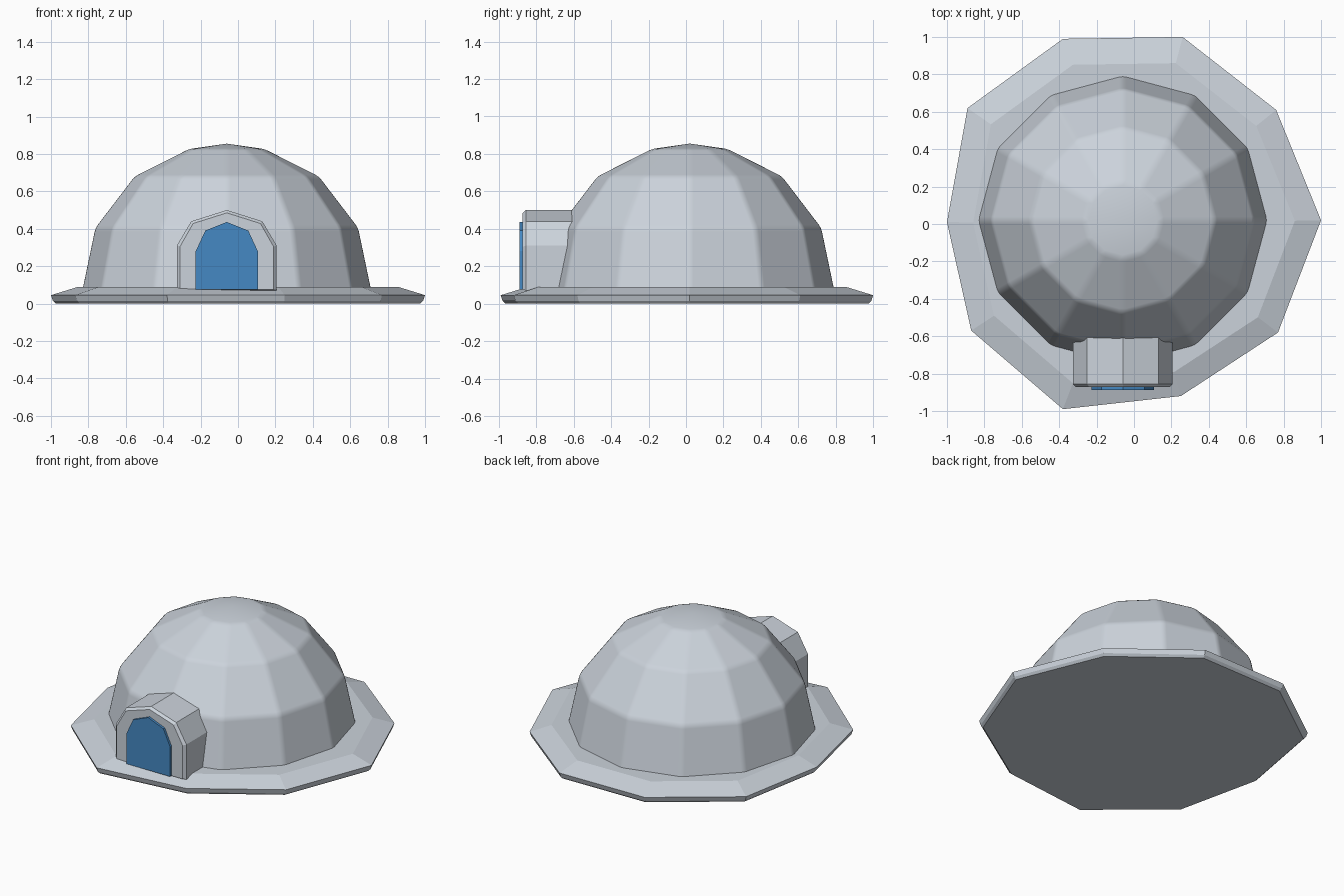
import bpy, bmesh, math

cube = bpy.data.objects.get("Cube")
if cube:
    bpy.data.objects.remove(cube, do_unlink=True)


def material(name, rgb):
    m = bpy.data.materials.new(name)
    m.use_nodes = True
    m.diffuse_color = (*rgb, 1)
    m.node_tree.nodes["Principled BSDF"].inputs["Base Color"].default_value = (*rgb, 1)
    return m


SNOW = material("pale_snow", (0.60, 0.65, 0.71))
BLUE = material("door_blue", (0.06, 0.25, 0.55))
CX, CY = -0.06, 0.02  # dome centre


def loft(name, rings, mat, bevel=0.0, apex=None):
    """Skin a stack of equal-length rings, capping both ends."""
    bm = bmesh.new()
    loops = [[bm.verts.new(p) for p in ring] for ring in rings]
    n = len(loops[0])
    for a, b in zip(loops, loops[1:]):
        for i in range(n):
            j = (i + 1) % n
            bm.faces.new((a[i], a[j], b[j], b[i]))
    bm.faces.new(loops[0][::-1])
    if apex:
        tip = bm.verts.new(apex)
        for i in range(n):
            bm.faces.new((loops[-1][i], loops[-1][(i + 1) % n], tip))
    else:
        bm.faces.new(loops[-1])
    bmesh.ops.recalc_face_normals(bm, faces=bm.faces[:])
    mesh = bpy.data.meshes.new(name)
    bm.to_mesh(mesh)
    bm.free()
    mesh.materials.append(mat)
    obj = bpy.data.objects.new(name, mesh)
    bpy.context.collection.objects.link(obj)
    if bevel:
        for p in mesh.polygons:
            p.use_smooth = True
        mod = obj.modifiers.new("soft_edges", "BEVEL")
        mod.width = bevel
        mod.segments = 2
        mod.limit_method = 'ANGLE'
        mod.angle_limit = math.radians(12)
        mod.harden_normals = True
    return obj


# Irregular ten-sided snow base with a sloped rim
outline = [(1, .02), (.76, .61), (.26, 1), (-.38, .99), (-.89, .62),
           (-1, .01), (-.87, -.57), (-.38, -.99), (.25, -.92), (.77, -.58)]
base_rings = [[(x * s, y * s, z) for x, y in outline]
              for s, z in ((.975, 0), (.99, .015), (1, .045), (.86, .088))]
loft("snow_base", base_rings, SNOW)

# Twelve-sided dome
dome_rings = [[(CX + r * math.cos(math.tau * i / 12),
                CY + r * math.sin(math.tau * i / 12), z) for i in range(12)]
              for r, z in ((.775, .07), (.705, .405), (.495, .68), (.205, .826))]
loft("dome", dome_rings, SNOW, .02, (CX, CY, .855))


def arch(half, y, floor):
    """Mirror a right-hand arch profile, whose last point is the crown."""
    right = [(half[0][0], floor)] + half
    pts = right + [(-x, z) for x, z in right[-2::-1]]
    return [(CX + x, y, z) for x, z in pts]


# Entrance tunnel with a chamfered front edge
tunnel = [(.267, .31), (.19, .44), (0, .50)]
inset = [(.25, .305), (.18, .428), (0, .485)]
loft("entrance_tunnel", [arch(inset, -.872, .075), arch(tunnel, -.855, .07),
                         arch(tunnel, -.5, .07)], SNOW)

# Door panel
door = [(.166, .28), (.115, .39), (0, .436)]
loft("door", [arch(door, y, .075) for y in (-.888, -.868)], BLUE)
